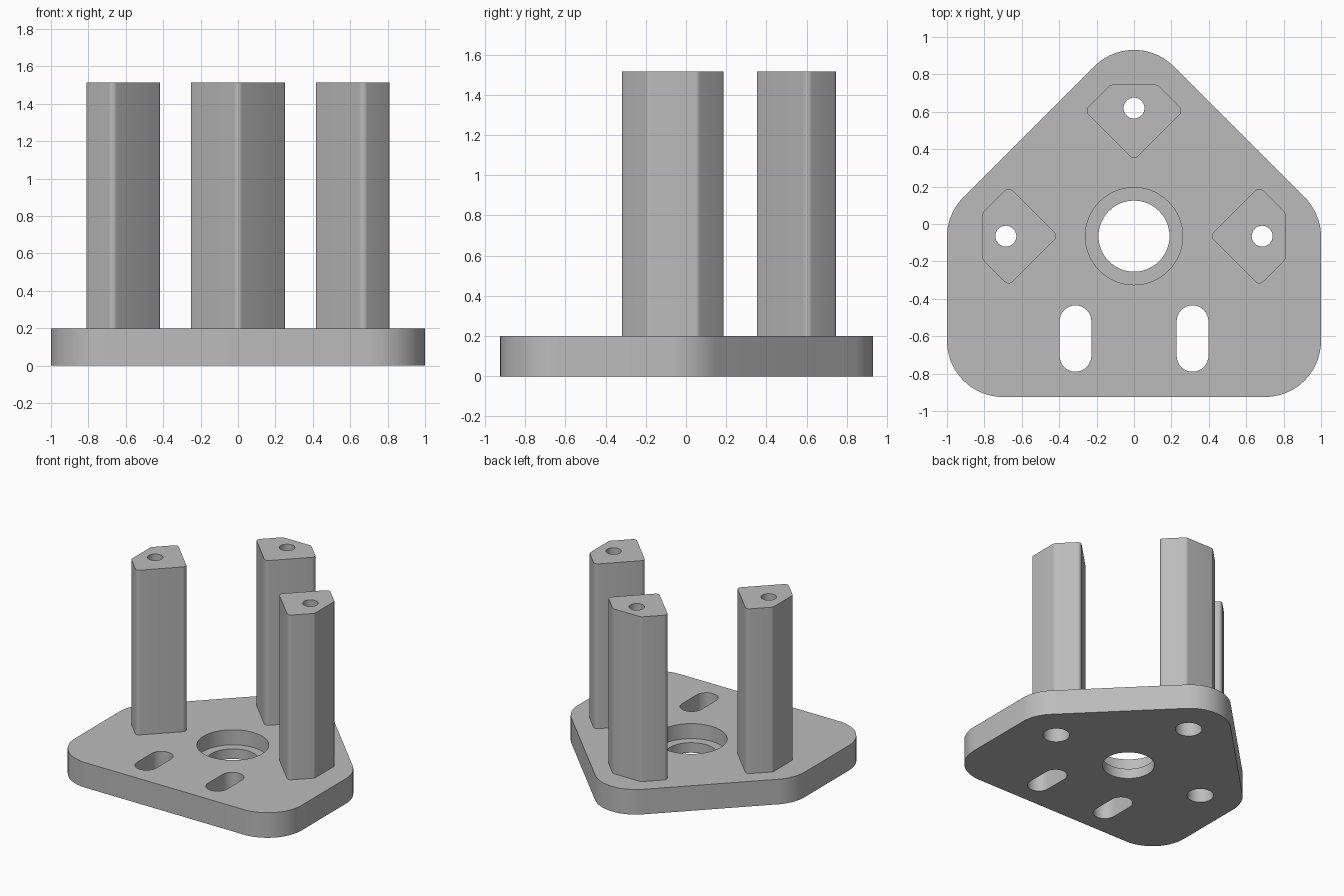
import bpy, bmesh
from math import cos, sin, pi, tan, radians
from mathutils import Vector, Matrix

cube = bpy.data.objects.get("Cube")
if cube:
    bpy.data.objects.remove(cube, do_unlink=True)

grey = bpy.data.materials.new("light grey")
grey.use_nodes = True
COLOUR = (0.5, 0.5, 0.5, 1)
grey.diffuse_color = COLOUR
grey.node_tree.nodes["Principled BSDF"].inputs["Base Color"].default_value = COLOUR

THICK, TOP = 0.2, 1.515
HUB = Vector((0, -0.065))


def rounded(corners, radius, steps):
    """Convex counter-clockwise outline with every corner filleted."""
    pts = [Vector(c) for c in corners]
    out = []
    for i, p in enumerate(pts):
        a = (pts[i - 1] - p).normalized()
        b = (pts[(i + 1) % len(pts)] - p).normalized()
        half = a.angle(b) / 2
        centre = p + (a + b).normalized() * radius / sin(half)
        start = p + a * radius / tan(half) - centre
        sweep = pi - 2 * half
        for k in range(steps + 1):
            out.append(centre + Matrix.Rotation(sweep * k / steps, 2) @ start)
    return out


def circle(centre, radius, n=48):
    return [Vector(centre) + radius * Vector((cos(2 * pi * k / n), sin(2 * pi * k / n)))
            for k in range(n)]


def slot(x, y0, y1, r, n=16):
    """Upright slot with half-round ends."""
    top = [Vector((x + r * cos(pi * k / n), y1 - r + r * sin(pi * k / n))) for k in range(n + 1)]
    low = [Vector((x - r * cos(pi * k / n), y0 + r - r * sin(pi * k / n))) for k in range(n + 1)]
    return top + low


def prism(name, outline, z0, z1):
    bm = bmesh.new()
    base = bm.faces.new([bm.verts.new((p.x, p.y, z0)) for p in outline])
    ext = bmesh.ops.extrude_face_region(bm, geom=[base])
    verts = [g for g in ext["geom"] if isinstance(g, bmesh.types.BMVert)]
    bmesh.ops.translate(bm, vec=(0, 0, z1 - z0), verts=verts)
    bmesh.ops.recalc_face_normals(bm, faces=bm.faces)
    mesh = bpy.data.meshes.new(name)
    bm.to_mesh(mesh)
    bm.free()
    mesh.materials.append(grey)
    obj = bpy.data.objects.new(name, mesh)
    bpy.context.collection.objects.link(obj)
    return obj


def cut(obj, cutters):
    """Subtract the cutters, then shade the curved walls smooth."""
    bpy.ops.object.select_all(action='DESELECT')
    obj.select_set(True)
    bpy.context.view_layer.objects.active = obj
    for c in cutters:
        c.hide_render = True
        mod = obj.modifiers.new("cut", 'BOOLEAN')
        mod.operation, mod.solver, mod.object = 'DIFFERENCE', 'EXACT', c
        bpy.ops.object.modifier_apply(modifier=mod.name)
        bpy.data.objects.remove(c, do_unlink=True)
    bpy.ops.object.shade_smooth_by_angle(angle=radians(25))


# Three posts: one clipped diamond turned about the hub
R, H, CLIP = 0.67, 0.265, 0.81
e = H - (CLIP - R)
profile = rounded([(0, R - H), (H, R), (e, CLIP), (-e, CLIP), (-H, R)], 0.03, 6)
recesses = []
for name, turn in (("back_post", 0), ("right_post", pi / 2), ("left_post", -pi / 2)):
    rot = Matrix.Rotation(turn, 2)
    bolt = HUB + rot @ Vector((0, 0.685))
    post = prism(name, [HUB + rot @ p for p in profile], THICK, TOP)
    cut(post, [prism("bolt_cutter", circle(bolt, 0.056, 32), 0, TOP + 0.1)])
    recesses.append(prism("recess_cutter", circle(bolt, 0.097), -0.1, THICK + 0.1))

# Base plate with bearing seat, bolt-head recesses and two slots
plate = prism("base_plate", rounded(
    [(-1, -0.925), (1, -0.925), (1, 0.055), (0, 1.055), (-1, 0.055)], 0.3, 14), 0, THICK)
cut(plate, recesses + [
    prism("centre_cutter", circle(HUB, 0.19, 64), -0.1, THICK + 0.1),
    prism("seat_cutter", circle(HUB, 0.26, 64), 0.08, THICK + 0.1),
] + [prism("slot_cutter", slot(x, -0.79, -0.435, 0.085), -0.1, THICK + 0.1)
     for x in (-0.313, 0.313)])
